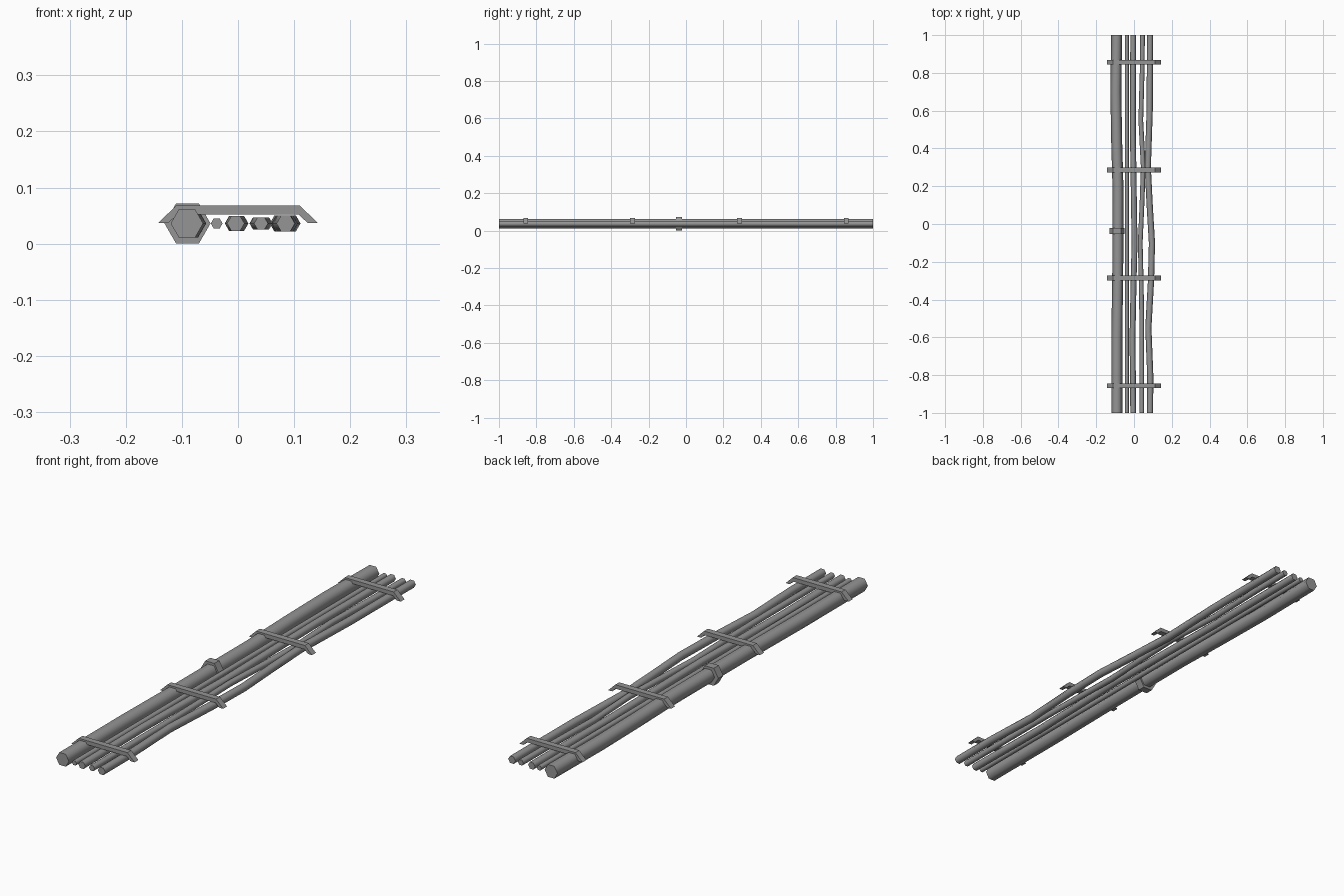
import bpy, bmesh, math

cube = bpy.data.objects.get("Cube")
if cube:
    bpy.data.objects.remove(cube)

grey = bpy.data.materials.new("cable grey")
grey.use_nodes = True
grey.diffuse_color = (0.3, 0.3, 0.3, 1)
grey.node_tree.nodes["Principled BSDF"].inputs["Base Color"].default_value = (0.3, 0.3, 0.3, 1)

AXIS_Z = 0.036


def loft(name, sections, smooth=False):
    """Skin a list of matching closed sections and cap both ends."""
    bm = bmesh.new()
    rings = [[bm.verts.new(p) for p in s] for s in sections]
    n = len(rings[0])
    for a, b in zip(rings, rings[1:]):
        for i in range(n):
            j = (i + 1) % n
            bm.faces.new((a[i], a[j], b[j], b[i]))
    bm.faces.new(rings[0])
    bm.faces.new(rings[-1])
    bmesh.ops.recalc_face_normals(bm, faces=bm.faces)
    mesh = bpy.data.meshes.new(name)
    bm.to_mesh(mesh)
    bm.free()
    mesh.materials.append(grey)
    obj = bpy.data.objects.new(name, mesh)
    bpy.context.collection.objects.link(obj)
    if smooth:
        bpy.ops.object.select_all(action="DESELECT")
        obj.select_set(True)
        bpy.context.view_layer.objects.active = obj
        bpy.ops.object.shade_smooth_by_angle(angle=math.radians(70))
    return obj


def hexagon(x, y, r):
    return [(x + r * math.cos(k * math.pi / 3), y, AXIS_Z + r * math.sin(k * math.pi / 3))
            for k in range(6)]


# Cables: radius and sideways path as (y, x) points
cables = {
    "thick_pipe": (0.029, [(-1, -.091), (-.6, -.091), (-.25, -.086), (.2, -.085),
                           (.45, -.092), (.7, -.096), (1, -.092)]),
    "thin_wire": (0.0105, [(-1, -.038), (1, -.038)]),
    "inner_cable": (0.0155, [(-1, -.004), (-.6, -.008), (-.3, -.002), (-.1, .003),
                             (.15, -.001), (.5, -.006), (1, -.004)]),
    "middle_cable": (0.0125, [(-1, .041), (-.5, .041), (-.3, .038), (-.1, .033),
                              (.1, .042), (.3, .049), (.55, .036), (.8, .043), (1, .045)]),
    "outer_cable": (0.0164, [(-1, .085), (-.8, .086), (-.55, .076), (-.3, .09), (-.1, .095),
                             (.1, .083), (.3, .073), (.6, .083), (1, .085)]),
}
for name, (r, path) in cables.items():
    loft(name, [hexagon(x, y, r) for y, x in path], smooth=True)

# Coupling collar around the thick pipe
loft("pipe_collar", [hexagon(-.09, y, .041) for y in (-.053, -.021)])

# Clamping straps with bent-down ends
half = [(.11, .068), (.142, .037), (.124, .037), (.108, .052)]
outline = half + [(-x, z) for x, z in reversed(half)]
for i, y in enumerate((-.857, -.286, .286, .857)):
    loft(f"strap_{i + 1}", [[(x, y + d, z) for x, z in outline] for d in (-.0125, .0125)])
